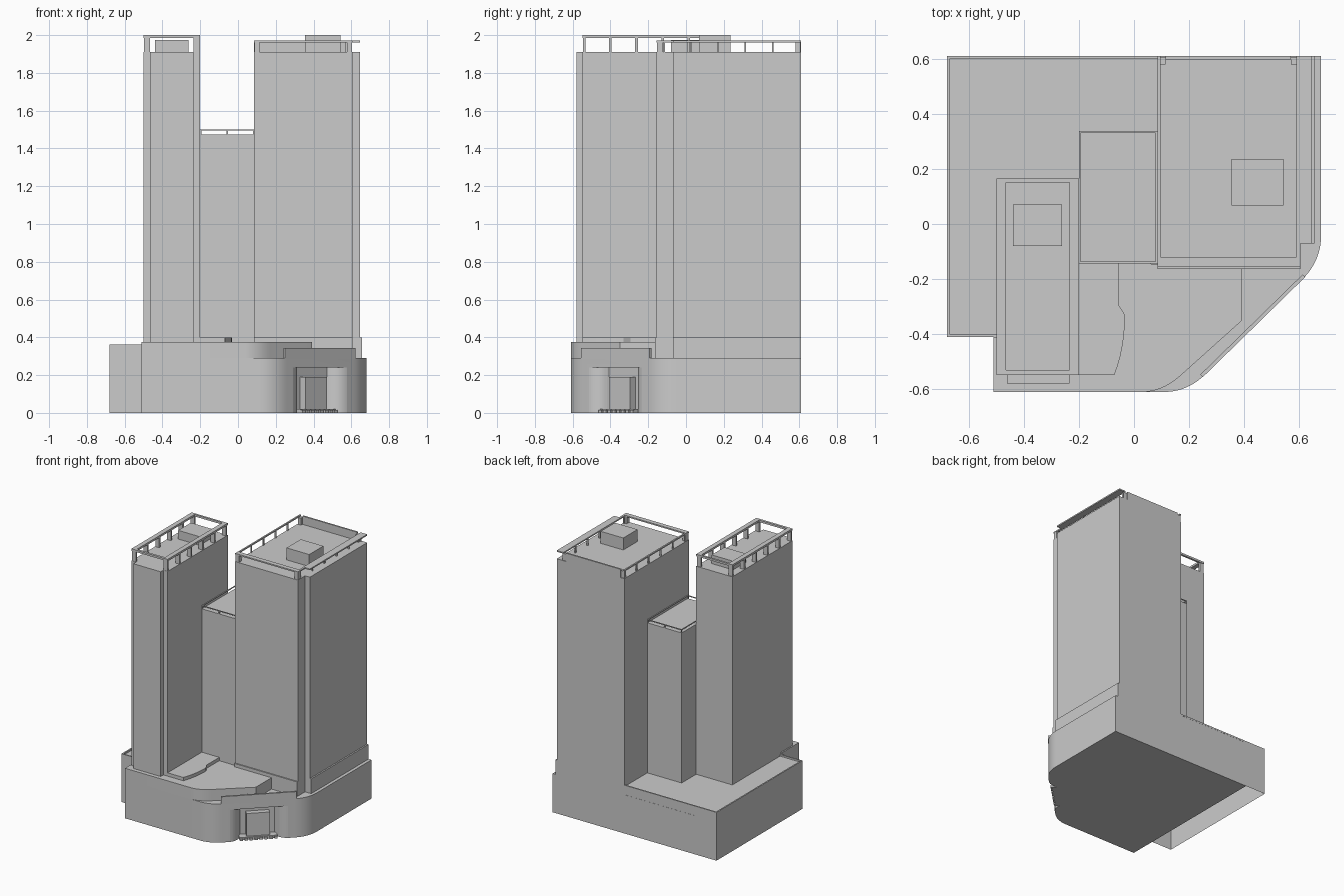
import bpy, bmesh, math
from mathutils import Matrix, Vector

if "Cube" in bpy.data.objects:
    bpy.data.objects.remove(bpy.data.objects["Cube"])


def finish(name, bm):
    mesh = bpy.data.meshes.new(name)
    bm.normal_update()
    bm.to_mesh(mesh)
    bm.free()
    ob = bpy.data.objects.new(name, mesh)
    bpy.context.scene.collection.objects.link(ob)
    return ob


def boxes(name, items):
    """One object from (x0, x1, y0, y1, z0, z1) boxes."""
    bm = bmesh.new()
    for x0, x1, y0, y1, z0, z1 in items:
        m = Matrix.Translation(((x0 + x1) / 2, (y0 + y1) / 2, (z0 + z1) / 2))
        m = m @ Matrix.Diagonal((x1 - x0, y1 - y0, z1 - z0, 1))
        bmesh.ops.create_cube(bm, size=1, matrix=m)
    return finish(name, bm)


def prism(name, outline, z0, z1, smooth=False):
    """Extrude a counter-clockwise plan outline."""
    bm = bmesh.new()
    f = bm.faces.new([bm.verts.new((x, y, z0)) for x, y in outline])
    r = bmesh.ops.extrude_face_region(bm, geom=[f])
    top = [v for v in r["geom"] if isinstance(v, bmesh.types.BMVert)]
    bmesh.ops.translate(bm, verts=top, vec=(0, 0, z1 - z0))
    bmesh.ops.recalc_face_normals(bm, faces=bm.faces)
    ob = finish(name, bm)
    if smooth:
        bpy.ops.object.select_all(action='DESELECT')
        ob.select_set(True)
        bpy.context.view_layer.objects.active = ob
        bpy.ops.object.shade_smooth_by_angle(angle=math.radians(30))
    return ob


def curve(a, b, c, n=10):
    """Rounded corner from a to c, pulled towards b."""
    a, b, c = Vector(a), Vector(b), Vector(c)
    return [tuple(a * (1 - t) ** 2 + b * 2 * t * (1 - t) + c * t * t)
            for t in (i / n for i in range(n + 1))]


def ring(x0, x1, y0, y1, z0, z1, w):
    return [(x0, x1, y0, y0 + w, z0, z1), (x0, x1, y1 - w, y1, z0, z1),
            (x0, x0 + w, y0 + w, y1 - w, z0, z1), (x1 - w, x1, y0 + w, y1 - w, z0, z1)]


def posts(xs, ys, z0, z1, wx, wy):
    return [(x, x + wx, y, y + wy, z0, z1) for x in xs for y in ys]


# Podium: lower storey with a chamfered, rounded corner
lower = [(-0.51, -0.61)]
lower += curve((0.11, -0.61), (0.195, -0.61), (0.26, -0.545))
lower += curve((0.61, -0.203), (0.68, -0.135), (0.68, -0.04))
lower += [(0.68, 0.61), (-0.51, 0.61)]
podium = prism("podium_lower", lower, 0, 0.29, True)

# Corner entrance: recess cut in the chamfer, built in chamfer-aligned axes
centre, along, out = Vector((0.435, -0.374)), Vector((0.715, 0.699)), Vector((0.699, -0.715))


def local(points):
    return [tuple(centre + along * u + out * v) for u, v in points]


recess = [(-0.21, 0.06), (-0.21, 0)]
recess = curve((0.20, 0.0), (0.14, -0.01), (0.12, -0.07)) \
    + curve((-0.12, -0.07), (-0.14, -0.01), (-0.20, 0.0)) + [(-0.20, -0.0), (-0.20, 0.06), (0.20, 0.06)]
clean = [p for i, p in enumerate(recess) if p != recess[i - 1]]
cutter = prism("entrance_cutter", local(clean), -0.05, 0.24)
cutter.hide_render = True
cutter.hide_viewport = True
cut = podium.modifiers.new("recess", 'BOOLEAN')
cut.operation = 'DIFFERENCE'
cut.solver = 'EXACT'
cut.object = cutter


def slab(name, u0, u1, v0, v1, z0, z1):
    return prism(name, local([(u0, v1), (u0, v0), (u1, v0), (u1, v1)]), z0, z1)


slab("entrance_door", -0.08, 0.08, -0.08, -0.03, 0.02, 0.19)
slab("entrance_step", -0.13, 0.13, -0.08, -0.015, 0, 0.02)
for i in range(8):
    u = -0.13 + i * 0.034
    slab("entrance_kerb", u, u + 0.022, -0.016, -0.002, 0, 0.016)
slab("entrance_canopy", -0.26, 0.26, -0.012, 0.001, 0.285, 0.343)

# Podium: upper terrace storey with its own cut-back corner
upper = [(-0.51, -0.61)] + curve((0.04, -0.61), (0.11, -0.605), (0.17, -0.55))
upper += [(0.393, -0.35), (0.393, -0.15), (-0.2, -0.14), (-0.2, -0.41), (-0.51, -0.41)]
prism("podium_upper", upper, 0.29, 0.375, True)

# Rear and left annex, open underneath on the left, with a thin parapet
boxes("rear_annex", [(-0.51, 0.09, -0.41, 0.609, 0.28, 0.35)])
wing = boxes("left_annex", [(-0.68, -0.51, -0.41, 0.61, 0, 0.35)])
bm = bmesh.new()
bm.from_mesh(wing.data)
bmesh.ops.delete(bm, geom=[f for f in bm.faces if f.normal.z < -0.5], context='FACES_ONLY')
bm.to_mesh(wing.data)
bm.free()
boxes("annex_parapet", [(-0.68, -0.67, -0.41, 0.61, 0.35, 0.362),
                        (-0.67, 0.09, 0.6, 0.61, 0.35, 0.362),
                        (-0.67, -0.5, -0.41, -0.40, 0.35, 0.362)])

# Raised planted bed on the terrace
bed = [(-0.2, -0.548), (-0.07, -0.548)] + curve((-0.07, -0.545), (-0.033, -0.45), (-0.033, -0.33), 6)
bed += [(-0.055, -0.295), (-0.055, -0.14), (-0.2, -0.14)]
prism("terrace_bed", bed, 0.37, 0.40)

# Left tower with front bay, open roof frame and plant box
boxes("left_tower", [(-0.5, -0.2, -0.548, 0.165, 0.3, 1.91)])
boxes("left_tower_front_bay", [(-0.462, -0.235, -0.58, -0.548, 0.37, 1.91)])
frame = [(-0.5, -0.2, -0.548, -0.53, 1.985, 2.0), (-0.5, -0.2, 0.15, 0.165, 1.985, 2.0),
         (-0.5, -0.465, -0.53, 0.15, 1.985, 2.0), (-0.235, -0.2, -0.53, 0.15, 1.985, 2.0)]
ys = [-0.546 + i * 0.1385 for i in range(6)]
frame += posts((-0.498, -0.235), ys, 1.91, 1.985, 0.033, 0.014)
boxes("left_tower_roof_frame", frame)
boxes("left_tower_plant_box", [(-0.44, -0.262, -0.08, 0.07, 1.91, 1.975)])

# Middle tower with a thin rail
boxes("middle_tower", [(-0.2, 0.085, -0.143, 0.337, 0.28, 1.475)])
rail = ring(-0.2, 0.085, -0.143, 0.337, 1.494, 1.5, 0.006)
rail += posts((-0.2, -0.06, 0.079), (-0.143, 0.331), 1.475, 1.494, 0.006, 0.006)
boxes("middle_tower_rail", rail)

# Right tower with its stepped side slab
boxes("right_tower", [(0.085, 0.605, -0.155, 0.61, 0.28, 1.91)])
boxes("right_tower_side_slab", [(0.605, 0.645, -0.07, 0.61, 0.28, 1.91)])
boxes("right_tower_base", [(0.645, 0.656, -0.07, 0.61, 0.28, 0.40),
                           (0.085, 0.605, -0.164, -0.155, 0.28, 0.40)])

# Right tower roof: top rails, posts, solid rear parapet and plant box
frame = [(0.085, 0.605, -0.155, -0.12, 1.962, 1.972), (0.085, 0.096, -0.12, 0.61, 1.962, 1.972),
         (0.59, 0.605, -0.12, 0.61, 1.962, 1.972), (0.605, 0.645, -0.07, 0.61, 1.962, 1.972),
         (0.115, 0.57, 0.598, 0.61, 1.91, 1.972)]
ys = [-0.12 + i * 0.1435 for i in range(6)]
frame += posts((0.086, 0.592), ys, 1.91, 1.962, 0.01, 0.008)
frame += posts((0.088, 0.577), (-0.153,), 1.91, 1.962, 0.026, 0.03)
frame += posts((0.09, 0.57), (0.58,), 1.91, 1.962, 0.025, 0.025)
boxes("right_tower_roof_frame", frame)
boxes("right_tower_plant_box", [(0.355, 0.543, 0.068, 0.236, 1.91, 2.0)])
